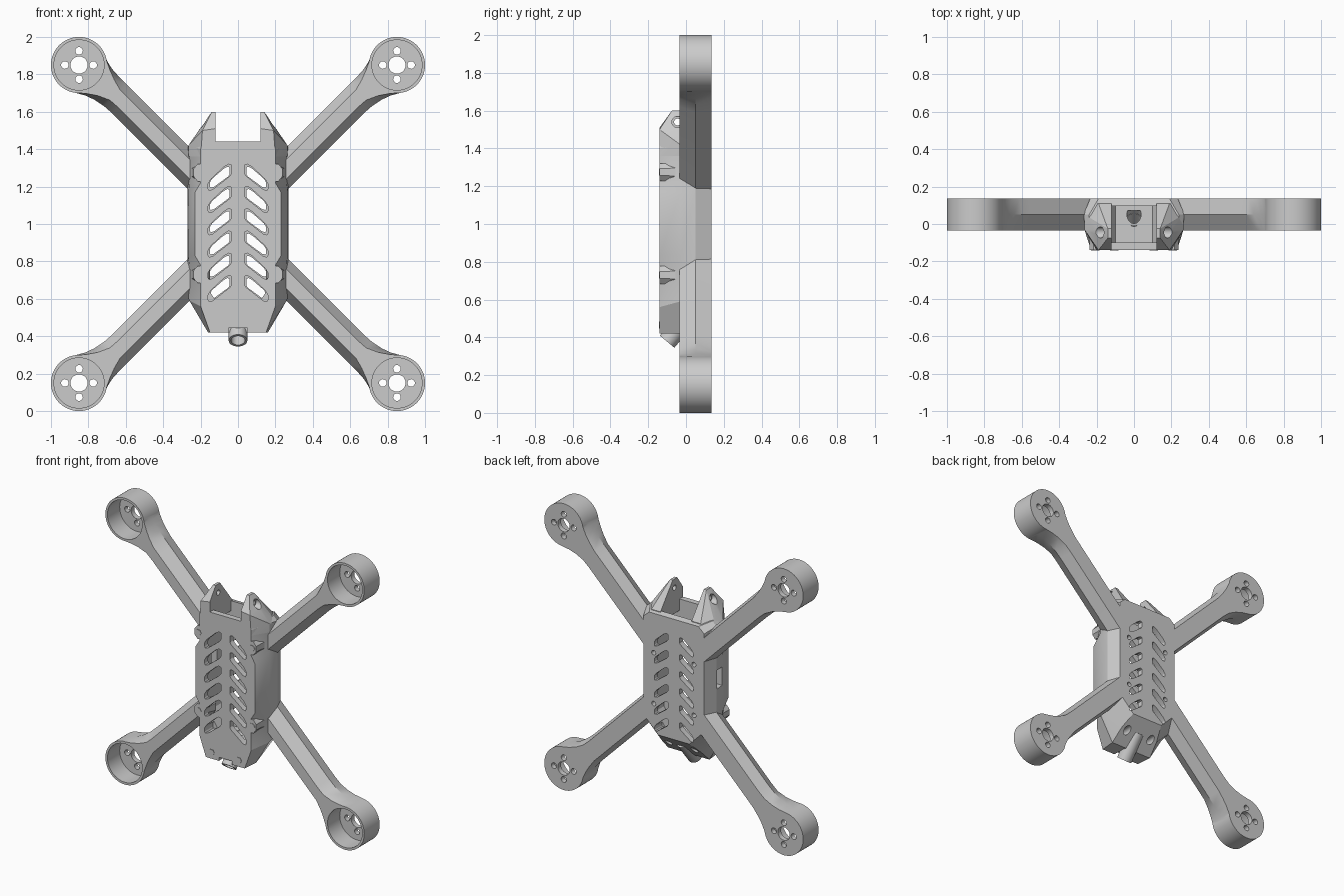
import bpy, bmesh, math
from mathutils import Vector

if "Cube" in bpy.data.objects:
    bpy.data.objects.remove(bpy.data.objects["Cube"])

R2 = math.sqrt(2)


def finish(name, bm):
    bmesh.ops.recalc_face_normals(bm, faces=bm.faces)
    me = bpy.data.meshes.new(name)
    bm.to_mesh(me)
    bm.free()
    ob = bpy.data.objects.new(name, me)
    bpy.context.scene.collection.objects.link(ob)
    return ob


def loft(name, rings):
    bm = bmesh.new()
    rows = [[bm.verts.new(p) for p in r] for r in rings]
    n = len(rows[0])
    for a, b in zip(rows, rows[1:]):
        for i in range(n):
            j = (i + 1) % n
            bm.faces.new((a[i], a[j], b[j], b[i]))
    bm.faces.new(rows[0])
    bm.faces.new(rows[-1])
    return finish(name, bm)


def prism(name, pts, y0, y1):
    return loft(name, [[(x, y, z) for x, z in pts] for y in (y0, y1)])


def cyl(name, p, q, r, n=32):
    p, q = Vector(p), Vector(q)
    rot = (q - p).to_track_quat('Z', 'Y')
    ring = [rot @ Vector((r * math.cos(2 * math.pi * i / n), r * math.sin(2 * math.pi * i / n), 0))
            for i in range(n)]
    return loft(name, [[p + v for v in ring], [q + v for v in ring]])


def hull(name, pts):
    bm = bmesh.new()
    for p in pts:
        bm.verts.new(p)
    res = bmesh.ops.convex_hull(bm, input=bm.verts)
    bmesh.ops.delete(bm, geom=[v for v in bm.verts if not v.link_faces], context='VERTS')
    bmesh.ops.dissolve_limit(bm, angle_limit=0.01, verts=bm.verts, edges=bm.edges)
    return finish(name, bm)


def combine(ob, others, op='DIFFERENCE'):
    for o in others:
        m = ob.modifiers.new('bool', 'BOOLEAN')
        m.operation, m.solver, m.object = op, 'EXACT', o
    dg = bpy.context.evaluated_depsgraph_get()
    me = bpy.data.meshes.new_from_object(ob.evaluated_get(dg))
    ob.modifiers.clear()
    ob.data = me
    for o in others:
        bpy.data.objects.remove(o)


def mirror(ob, x=True, z=False):
    m = ob.modifiers.new('mirror', 'MIRROR')
    m.use_axis = (x, False, z)
    m.use_mirror_merge = False


# Arm with motor cup: one quarter, mirrored about the centre (0, 0, 1)
def arm_ring(u, vo, vi, c, end=False):
    prof = [(vo - c, -.035), (vo, .05), (vo - c / 2, .135),
            (vi + c / 2, .135), (vi, .05), (vi + c, -.035)]
    out = []
    for v, y in prof:
        uu = .92 - v if end else u
        out.append((.85 - (uu + v) / R2, y, .85 - (uu - v) / R2))
    return out


arm = loft('arms_with_motor_cups', [
    arm_ring(.06, .134, -.134, .001), arm_ring(.10, .119, -.114, .004),
    arm_ring(.14, .110, -.091, .014), arm_ring(.19, .107, -.073, .03),
    arm_ring(.25, .106, -.061, .045), arm_ring(.31, .106, -.057, .045),
    arm_ring(0, .106, -.057, .045, True)])
C = (.85, .85)
combine(arm, [cyl('cup', (*C[:1], -.035, C[1]), (C[0], .135, C[1]), .15, 64)], 'UNION')
holes = [cyl('bore', (C[0], -.1, C[1]), (C[0], .1, C[1]), .134, 64),
         cyl('shaft', (C[0], 0, C[1]), (C[0], .2, C[1]), .046)]
for dx, dz in ((1, 0), (-1, 0), (0, 1), (0, -1)):
    x, z = C[0] + .076 * dx, C[1] + .076 * dz
    holes.append(cyl('bolt', (x, 0, z), (x, .2, z), .02, 20))
combine(arm, holes)
arm.location.z = 1
mirror(arm, z=True)

# Hollow body shell: outlines (right half) stacked from front to back
layers = {
    -.14: [(.15, .42), (.20, .56), (.20, .78), (.23, .83), (.23, 1.17), (.20, 1.22), (.20, 1.40), (.19, 1.44)],
    -.03: [(.16, .42), (.26, .59), (.26, .78), (.265, .83), (.265, 1.17), (.26, 1.22), (.26, 1.42), (.24, 1.44)],
    .05: [(.15, .50), (.27, .62), (.27, .78), (.27, .83), (.27, 1.17), (.27, 1.22), (.27, 1.41), (.24, 1.44)],
    .135: [(.12, .58), (.22, .68), (.235, .78), (.235, .83), (.235, 1.17), (.235, 1.22), (.235, 1.38), (.19, 1.42)]}
body = loft('body_shell', [[(x, y, z) for x, z in h] + [(-x, y, z) for x, z in reversed(h)]
                           for y, h in layers.items()])

# Exhaust style antenna tube at the tail
axis = Vector((0, .64, .77))
tip = Vector((0, -.1, .377))
tube = cyl('antenna_tube', tip, tip + axis * .2, .05)
combine(tube, [cyl('bore', tip - axis * .1, tip + axis * .4, .037)])

# Cavity, slots, screw holes and side port
inner = [(.1, .56), (.19, .7), (.19, 1.3), (.12, 1.38), (.12, 1.7)]
cuts = [prism('cavity', inner + [(-x, z) for x, z in reversed(inner)], -.10, .095),
        cyl('tube_bore', tip - axis * .1, tip + axis * .25, .038),
        prism('tail_notch', [(-.05, .3), (.05, .3), (.05, .445), (-.05, .445)], -.2, -.09),
        prism('side_port', [(-.3, .97), (-.18, .97), (-.18, 1.1), (-.3, 1.1)], -.02, .04)]
slot = [(.16, 1.215), (.145, 1.24), (.075, 1.305), (.05, 1.32), (.035, 1.315),
        (.035, 1.27), (.045, 1.255), (.135, 1.185), (.155, 1.18), (.16, 1.19)]
for s in (-1, 1):
    for i in range(6):
        pts = [(s * x, z - .119 * i) for x, z in slot]
        small = [(s * .0975 + (x - s * .0975) * .85, (z - 1.25 + .119 * i) * .8 + 1.25 - .119 * i)
                 for x, z in pts]
        cuts.append(prism('slot', pts, -.2, -.05))
        cuts.append(prism('back_slot', small, .05, .2))
    cuts.append(cyl('tail_hole', (s * .1, -.1, .5), (s * .1, .2, .5), .024, 24))
    for z in (.79, 1.145):
        cuts.append(cyl('stack_hole', (s * .155, .05, z), (s * .155, .2, z), .016, 16))
combine(body, cuts)

# Camera prongs at the nose, drilled sideways
prong = hull('camera_prongs', [
    (.12, -.14, 1.36), (.20, -.14, 1.36), (.12, -.14, 1.51), (.19, -.14, 1.50),
    (.12, -.075, 1.6), (.14, -.075, 1.6), (.12, -.025, 1.6), (.14, -.025, 1.6),
    (.21, -.03, 1.50), (.265, -.03, 1.42), (.265, .05, 1.40), (.265, -.03, 1.36),
    (.12, .11, 1.43), (.19, .11, 1.43), (.12, .11, 1.36), (.23, .11, 1.38)])
combine(prong, [cyl('pivot', (0, -.045, 1.54), (.16, -.045, 1.54), .018, 24),
                cyl('counterbore', (.15, -.045, 1.54), (.4, -.045, 1.54), .03, 24)])
mirror(prong)

# Screw bosses on the front plate edges, and flush hex screws
for name, z in (('upper', 1.275), ('lower', .73)):
    rings = []
    for y, r in ((-.14, .042), (-.09, .042), (-.03, .055)):
        rings.append([(.2 + r * math.cos(math.pi * (i + .5) / 4), y,
                       z + 1.2 * r * math.sin(math.pi * (i + .5) / 4)) for i in range(8)])
    mirror(loft(name + '_screw_boss', rings))
for x, z in ((.207, 1.275), (.207, .73), (.105, .465)):
    mirror(cyl('hex_screw', (x, -.12, z), (x, -.143, z), .022, 6))

# Smooth the round parts, keep edges crisp
for ob in bpy.context.scene.objects:
    ob.select_set(True)
    bpy.context.view_layer.objects.active = ob
bpy.ops.object.shade_smooth_by_angle(angle=math.radians(22))
